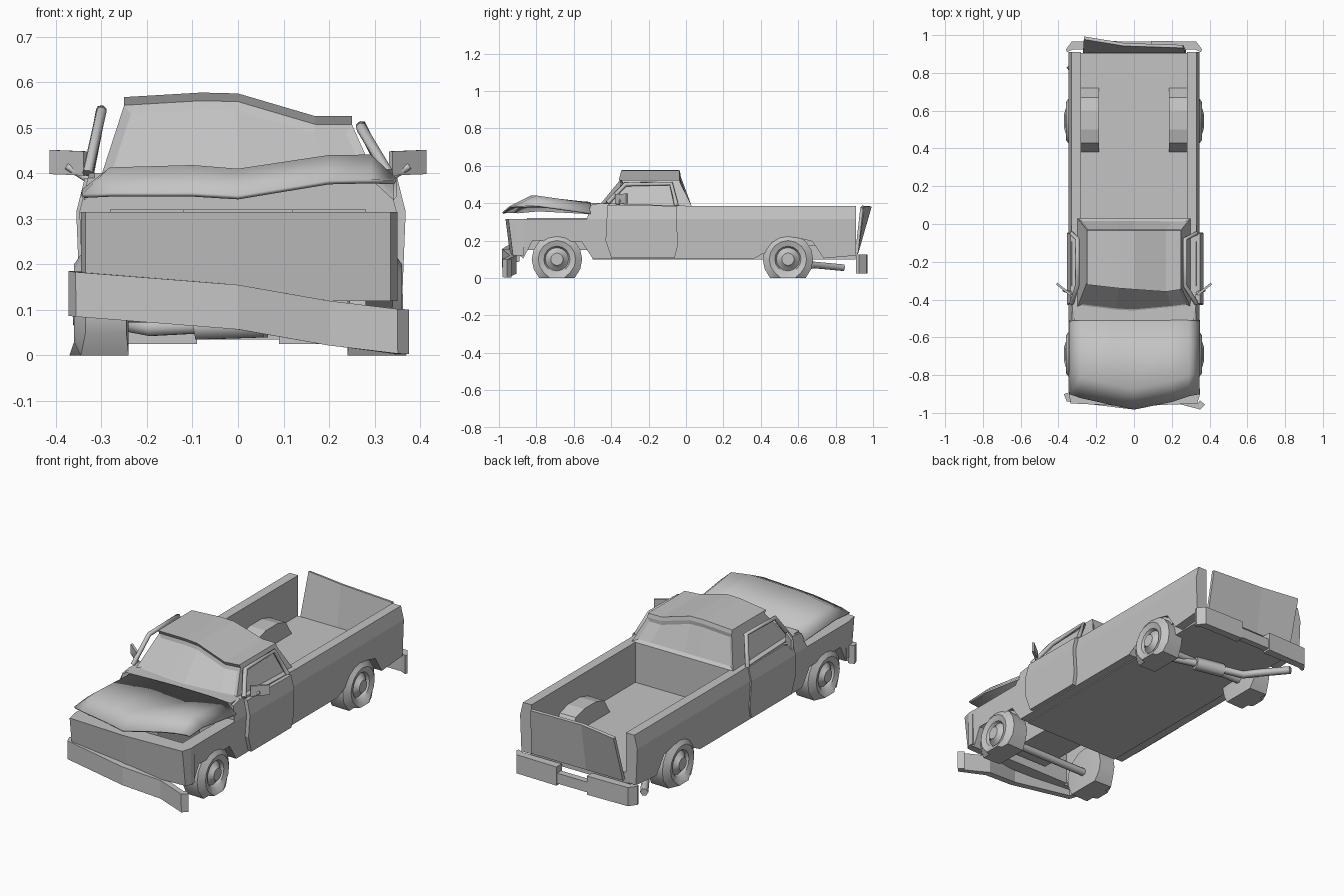
import bpy, bmesh, math
from mathutils import Vector

old = bpy.data.objects.get("Cube")
if old:
    bpy.data.objects.remove(old, do_unlink=True)

GREY = (.55, .55, .55, 1)
paint = bpy.data.materials.new("plain grey")
paint.use_nodes = True
paint.diffuse_color = GREY
paint.node_tree.nodes["Principled BSDF"].inputs["Base Color"].default_value = GREY

SIDES = (("left", 1), ("right", -1))
BELT = .315


def finish(name, bm, smooth=False):
    bmesh.ops.recalc_face_normals(bm, faces=bm.faces[:])
    mesh = bpy.data.meshes.new(name)
    bm.to_mesh(mesh)
    bm.free()
    obj = bpy.data.objects.new(name, mesh)
    bpy.context.collection.objects.link(obj)
    mesh.materials.append(paint)
    if smooth:
        bpy.ops.object.select_all(action="DESELECT")
        obj.select_set(True)
        bpy.context.view_layer.objects.active = obj
        bpy.ops.object.shade_smooth_by_angle(angle=math.radians(35))
    return obj


def prism(name, outline, a, b, axis="x", curved=False):
    """Extrude an outline along x or z; curved adds the belt crease of the flanks."""
    bm = bmesh.new()
    place = (lambda t, u, v: (t, u, v)) if axis == "x" else (lambda t, u, v: (u, v, t))
    rings = [[bm.verts.new(place(t, u, v)) for u, v in outline] for t in (a, b)]
    for ring in rings:
        bm.faces.new(ring)
    n = len(outline)
    for i in range(n):
        j = (i + 1) % n
        bm.faces.new((rings[0][i], rings[0][j], rings[1][j], rings[1][i]))
    if curved:
        bmesh.ops.triangulate(bm, faces=bm.faces[:])
        geom = bm.verts[:] + bm.edges[:] + bm.faces[:]
        bmesh.ops.bisect_plane(bm, geom=geom, plane_co=(0, 0, BELT), plane_no=(0, 0, 1))
        for v in bm.verts:
            if abs(v.co.x) > .3:
                shift = .25 * max(0, v.co.z - BELT) + .04 * max(0, BELT - v.co.z)
                v.co.x -= math.copysign(shift, v.co.x)
    return finish(name, bm)


def box(name, x, y, z):
    return prism(name, [(x[0], y[0]), (x[1], y[0]), (x[1], y[1]), (x[0], y[1])], *z, axis="z")


def sheet(name, rows, thick, smooth=False):
    """Bent panel through rows of points, given thickness by a modifier."""
    bm = bmesh.new()
    grid = [[bm.verts.new(p) for p in row] for row in rows]
    for r, s in zip(grid, grid[1:]):
        for i in range(len(r) - 1):
            bm.faces.new((r[i], r[i + 1], s[i + 1], s[i]))
    obj = finish(name, bm, smooth)
    mod = obj.modifiers.new("thickness", "SOLIDIFY")
    mod.thickness = thick
    mod.offset = 0
    return obj


def tube(name, points, radius):
    """Round bar following a path."""
    curve = bpy.data.curves.new(name, "CURVE")
    curve.dimensions = "3D"
    curve.bevel_depth = radius
    curve.bevel_resolution = 1
    curve.use_fill_caps = True
    line = curve.splines.new("POLY")
    line.points.add(len(points) - 1)
    for p, co in zip(line.points, points):
        p.co = (*co, 1)
    obj = bpy.data.objects.new(name, curve)
    bpy.context.collection.objects.link(obj)
    curve.materials.append(paint)
    return obj


def wheel(name, side, y):
    """Lathed wheel with a flattened, bulging contact patch."""
    profile = [(.24, .08), (.245, .13), (.335, .135), (.36, .10), (.35, .07),
               (.335, .062), (.352, .04), (.362, .033)]
    n, mid = 16, .1
    bm = bmesh.new()
    rings = []
    for x, r in profile:
        ring = []
        for k in range(n):
            t = 2 * math.pi * k / n
            z = mid + r * math.sin(t)
            flat = z < .015
            wide = (.01 if x > .3 else -.005) if flat else 0
            ring.append(bm.verts.new((side * (x + wide), y + r * math.cos(t), 0 if flat else z)))
        rings.append(ring)
    for r, s in zip(rings, rings[1:]):
        for k in range(n):
            bm.faces.new((r[k], r[k - 1], s[k - 1], s[k]))
    bm.faces.new(rings[0])
    bm.faces.new(rings[-1])
    finish(name, bm, smooth=True)


# Flanks with wheel arches
FRONT, REAR = -.69, .545
ARCH = [(-.18, .105), (-.13, .2), (-.05, .24), (.05, .24), (.13, .195), (.19, .105)]
flank = [(.91, .385), (.03, .385), (-.46, .4), (-.51, .39), (-.51, BELT), (-.89, BELT), (-.89, .12)]
flank += [(FRONT + y, z) for y, z in ARCH]
flank += [(REAR + y, z) for y, z in ARCH] + [(.91, .12)]
door = [(-.42, .39), (-.05, .385), (-.045, .17), (-.06, .11), (-.4, .11), (-.43, .2)]
well = [(.38, .17), (.43, .25), (.5, .27), (.6, .27), (.67, .25), (.72, .17)]
for label, s in SIDES:
    prism(label + "_flank", flank, s * .28, s * .348, curved=True)
    prism(label + "_door", door, s * .33, .368 if s > 0 else -.355, curved=True)
    prism(label + "_bed_wheel_well", well, s * .185, s * .3)
    wheel(label + "_front_wheel", s, FRONT)
    wheel(label + "_rear_wheel", s, REAR)

# Floor, cab base and engine bay
box("bed_floor", (-.29, .29), (-.5, .905), (.1, .17))
box("cab_base", (-.31, .31), (-.5, .03), (.11, .385))
box("cowl", (-.315, .315), (-.51, -.42), (.32, .4))
box("engine", (-.12, .12), (-.85, -.5), (.15, .32))
nose = [(-.345, -.87), (-.345, -.9), (-.335, -.95), (0, -.965), (.335, -.95), (.35, -.9), (.35, -.87)]
grille = prism("grille", nose, .12, BELT, axis="z")
for v in grille.data.vertices:
    if v.co.y < -.92 and v.co.z < .2:
        v.co.y += .025

# Cab upper with a dented roof and inset front and rear windows
columns = [(-.25, .567, 0), (-.08, .577, .025), (0, .575, .03), (.17, .525, .012), (.25, .525, 0)]
bm = bmesh.new()
loops = []
for x, top, bow in columns:
    base_x = x * 1.2
    drop = (.577 - top) * .6
    path = [(base_x, -.44 - bow, .395), (x, -.305 - bow - drop, top - .018),
            (x, -.315 - bow - drop, top), (x, -.035, top), (x, -.03, top - .02), (base_x, .03, .385)]
    loops.append([bm.verts.new(p) for p in path])
panes = {0: [], 4: []}
for a, b in zip(loops, loops[1:]):
    for k in range(len(a)):
        j = (k + 1) % len(a)
        face = bm.faces.new((a[k], a[j], b[j], b[k]))
        if k in panes:
            panes[k].append(face)
bm.faces.new(loops[0])
bm.faces.new(loops[-1])
bmesh.ops.recalc_face_normals(bm, faces=bm.faces[:])
for group in panes.values():
    bmesh.ops.inset_region(bm, faces=group, thickness=.018, depth=-.009, use_even_offset=True)
finish("cab_upper", bm)

# Bent door window frames
for label, s, lean, top in (("left", 1, .06, .5), ("right", -1, .03, .535)):
    low, high = s * .33, s * (.33 - lean)
    tube(label + "_window_frame", [(low, -.42, .4), (high, -.325, top), (high, -.08, top + .005),
                                   (low, -.05, .385)], .012)

# Door mirrors
for label, s in SIDES:
    tube(label + "_mirror_arm", [(s * .32, -.37, .38), (s * .375, -.35, .415)], .008)
    sheet(label + "_mirror", [[(s * .335, -.375, z), (s * .41, -.315, z + .003)]
                              for z in (.395, .448)], .012)

# Buckled hood
hood_x = [-.34, -.28, -.1, 0, .2, .29, .345]
lip_y = [-.9, -.92, -.96, -.98, -.94, -.91, -.9]
lip_z = [.35, .353, .353, .347, .38, .382, .38]
crest_z = [.36, .408, .413, .405, .435, .436, .385]
rear_z = [.345, .395, .4, .402, .4, .395, .345]
sheet("hood", [list(zip(hood_x, lip_y, lip_z)),
               [(x, y + .11, z) for x, y, z in zip(hood_x, lip_y, crest_z)],
               [(x, -.51, z) for x, z in zip(hood_x, rear_z)]], .01, smooth=True)

# Sagging front bumper
bumper = [(-.355, -.895, .087), (-.345, -.925, .085), (0, -.965, .057), (.2, -.925, .022),
          (.345, -.965, .004), (.362, -.945, .003)]
sheet("front_bumper", [[(x, y, z + h) for x, y, z in bumper] for h in (0, .098)], .035)

# Rear bumper with a step in the middle
box("rear_bumper_step", (-.1, .1), (.93, .965), (.035, .09))
for label, s in SIDES:
    half = [(.09, .925), (.09, .97), (.33, .965), (.36, .925), (.355, .91), (.32, .925)]
    prism(label + "_rear_bumper", [(s * x, y) for x, y in half], .025, .125, axis="z")

# Tailgate hanging open
hinge = [(x, .912, .13) for x in (-.27, -.05, .275)]
edge = [(-.265, .985, .383), (-.05, .95, .385), (.26, .94, .375)]
sheet("tailgate", [hinge, edge], .016)

# Axles and exhaust
for label, y in (("front", FRONT), ("rear", REAR)):
    tube(label + "_axle", [(-.25, y, .09), (.25, y, .09)], .02)
tube("muffler", [(.06, .56, .07), (-.09, .6, .065)], .035)
tube("exhaust_pipe", [(.22, .5, .08), (0, .58, .07), (-.19, .64, .06), (-.24, .68, .07),
                      (-.34, .84, .055)], .02)
